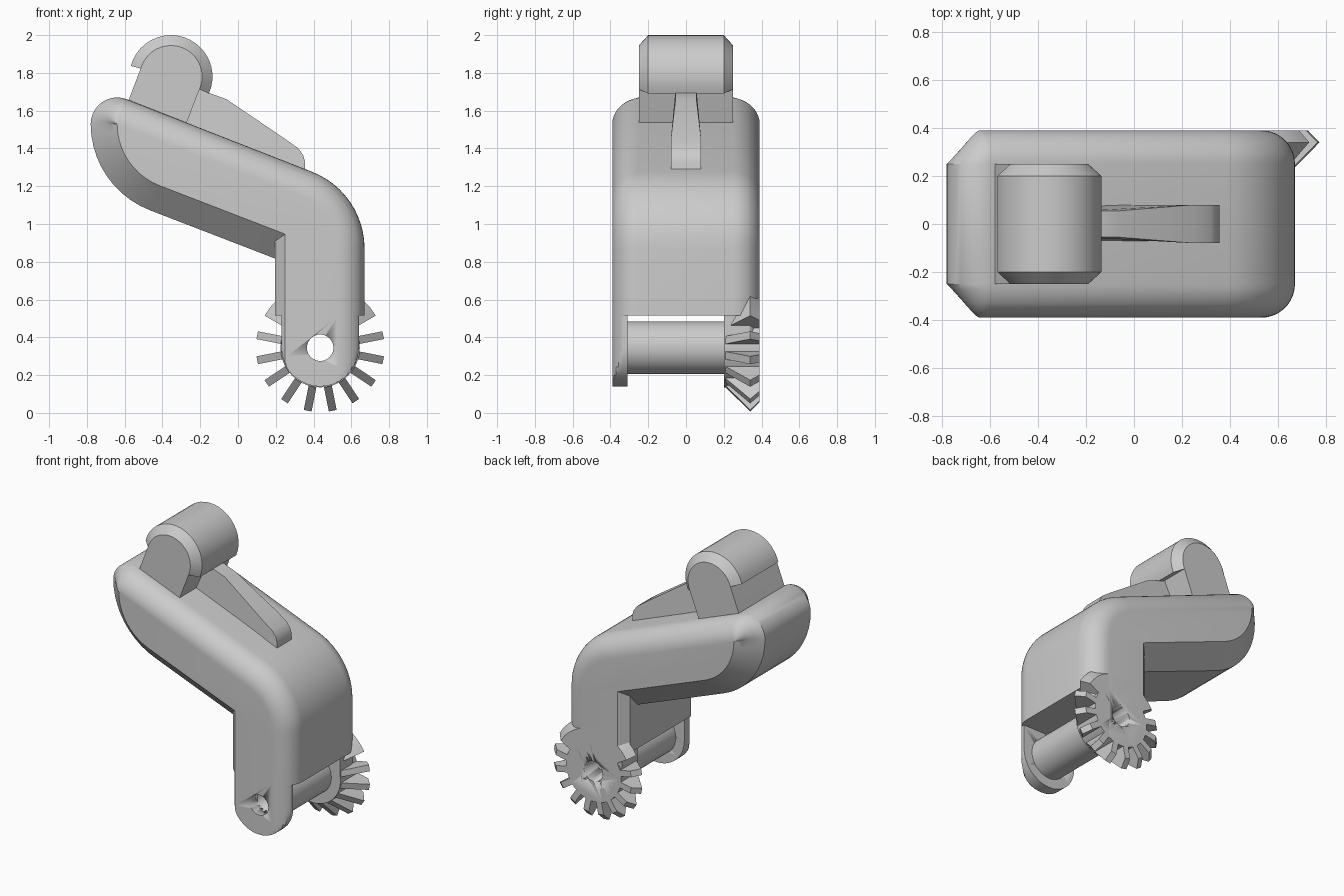
import bpy, bmesh, math
from math import sin, cos, radians, pi

if "Cube" in bpy.data.objects:
    bpy.data.objects.remove(bpy.data.objects["Cube"])

grey = bpy.data.materials.new("plain grey")
grey.diffuse_color = (0.6, 0.6, 0.6, 1)
grey.use_nodes = True
grey.node_tree.nodes["Principled BSDF"].inputs["Base Color"].default_value = grey.diffuse_color

AX, AZ = 0.435, 0.345      # axle centre
R = 0.14                   # edge rounding / chamfer size
HALF = 0.39                # half width of the body
SLOPE = 0.386              # fall of the sloping section


def loft(name, loops, closed=False):
    """Skin a list of equal-length 3D loops, capping the ends unless closed."""
    bm = bmesh.new()
    rows = [[bm.verts.new(p) for p in lp] for lp in loops]
    n = len(rows[0])
    pairs = list(zip(rows, rows[1:])) + ([(rows[-1], rows[0])] if closed else [])
    for a, b in pairs:
        for i in range(n):
            j = (i + 1) % n
            bm.faces.new((a[i], a[j], b[j], b[i]))
    if not closed:
        bm.faces.new(rows[0])
        bm.faces.new(rows[-1][::-1])
    bmesh.ops.remove_doubles(bm, verts=bm.verts, dist=0.0002)
    bmesh.ops.recalc_face_normals(bm, faces=bm.faces)
    me = bpy.data.meshes.new(name)
    bm.to_mesh(me)
    bm.free()
    me.materials.append(grey)
    ob = bpy.data.objects.new(name, me)
    bpy.context.collection.objects.link(ob)
    bpy.ops.object.select_all(action='DESELECT')
    ob.select_set(True)
    bpy.context.view_layer.objects.active = ob
    bpy.ops.object.shade_smooth_by_angle(angle=radians(28))
    return ob


def arc(cx, cz, r, a0, a1, n):
    return [(cx + r * cos(radians(a0 + (a1 - a0) * i / n)),
             cz + r * sin(radians(a0 + (a1 - a0) * i / n))) for i in range(n + 1)]


def round_inset(d):
    d = min(d, R)
    return R - math.sqrt(max(0, R * R - (R - d) ** 2))


def leg_left(d):
    return 0.195 + max(0, 0.055 - d)


def body_profile(d):
    """Side outline at depth d below the side face."""
    f, c = round_inset(d), R - min(d, R)
    xl = leg_left(d)
    under = arc(-0.29, 1.53, 0.49 - c, 249, 180, 10)
    ux, uz = under[0]
    tip = []
    for i in range(1, 11):                       # chamfer blends into rounding
        k = i / 10
        r = R - (c * (1 - k) + f * k)
        a = radians(180 - 111 * k)
        tip.append((-0.64 + r * cos(a), 1.53 + r * sin(a)))
    bend = arc(0.234, 0.87, 0.436 - f, 69, 0, 12)
    return ([(xl, 0.515), (xl, uz - SLOPE * (xl - ux))] + under + tip + bend
            + [(0.67 - f, 0.515)])


# Cranked body with rounded top edges and chamfered underside
depths = sorted([R * (1 - cos(radians(a))) for a in range(0, 91, 10)] + [0.055])
levels = [(-HALF + d, d) for d in depths] + [(HALF - d, d) for d in reversed(depths)]
loft("body", [[(x, y, z) for x, z in body_profile(d)] for y, d in levels])


# Lower arms with round ends
def arm(name, side, thick):
    ds = [d for d in depths if d < thick - 0.003] + [thick]
    loops = []
    for d in ds:
        lo, hi = leg_left(d), 0.67 - round_inset(d)
        pts = [(AX - 0.205, 0.515)] + arc(AX, AZ, 0.205, 180, 360, 24) + [(AX + 0.205, 0.515)]
        loops.append([(min(max(x, lo), hi), side * (HALF - d), z) for x, z in pts])
    return loft(name, loops)


def cylinder(name, r, y0, y1):
    ring = arc(AX, AZ, r, 0, 360, 40)[:-1]
    return loft(name, [[(x, y, z) for x, z in ring] for y in (y0, y1)])


drilled = [arm("front_arm", -1, 0.08), arm("back_arm", 1, 0.19),
           cylinder("axle", 0.14, -0.33, 0.25),
           cylinder("gear_core", 0.21, 0.2, HALF)]

# Through hole along the axle
drill = cylinder("hole_cutter", 0.07, -0.6, 0.6)
drill.hide_render = True
drill.hide_viewport = True
drill.display_type = 'WIRE'
for ob in drilled:
    m = ob.modifiers.new("hole", 'BOOLEAN')
    m.operation = 'DIFFERENCE'
    m.object = drill

# Bevel gear teeth and solid gear segment share one radial section
section = [(0.12, 0.2), (0.2, 0.2), (0.34, 0.34), (0.29, HALF), (0.12, HALF)]


def radial(a, off=0.0):
    a = radians(a)
    return [(AX + r * cos(a) - off * sin(a), y, AZ + r * sin(a) + off * cos(a))
            for r, y in section]


for k in range(10):
    a = 11.25 - 22.5 * k
    loft(f"gear_tooth_{k + 1}", [radial(a, -0.021), radial(a, 0.021)])
loft("gear_segment", [radial(30 + 10 * i) for i in range(13)])

# Tilted upright block with rounded head
HX, HZ = -0.355, 1.78
t = radians(-111)
drop = (0.36 * cos(t), 0.36 * sin(t))
head = arc(HX, HZ, 0.165, -21, 159, 18)
head = ([(head[0][0] + drop[0], head[0][1] + drop[1])] + head
        + [(head[-1][0] + drop[0], head[-1][1] + drop[1])])
loft("head_block", [[(x, y, z) for x, z in head] for y in (-0.25, 0.25)])

# Chamfered cap wrapped over the head
cap = [(0.15, -0.25), (0.165, -0.25), (0.22, -0.2), (0.22, 0.2), (0.165, 0.25), (0.15, 0.25)]
loops = []
for i in range(21):
    a = radians(-24 + 189 * i / 20)
    loops.append([(HX + r * cos(a), y, HZ + r * sin(a)) for r, y in cap])
loft("head_cap", loops)

# Tapered fin bracing the head
fin = [(-0.33, 1.42, 0.08), (-0.33, 1.71, 0.055), (-0.21, 1.715, 0.055),
       (-0.06, 1.66, 0.055), (0.25, 1.45, 0.08), (0.32, 1.40, 0.08),
       (0.345, 1.365, 0.08), (0.355, 1.33, 0.08), (0.355, 1.2, 0.08)]
loft("fin", [[(x, s * w, z) for x, z, w in fin] for s in (-1, 1)])
